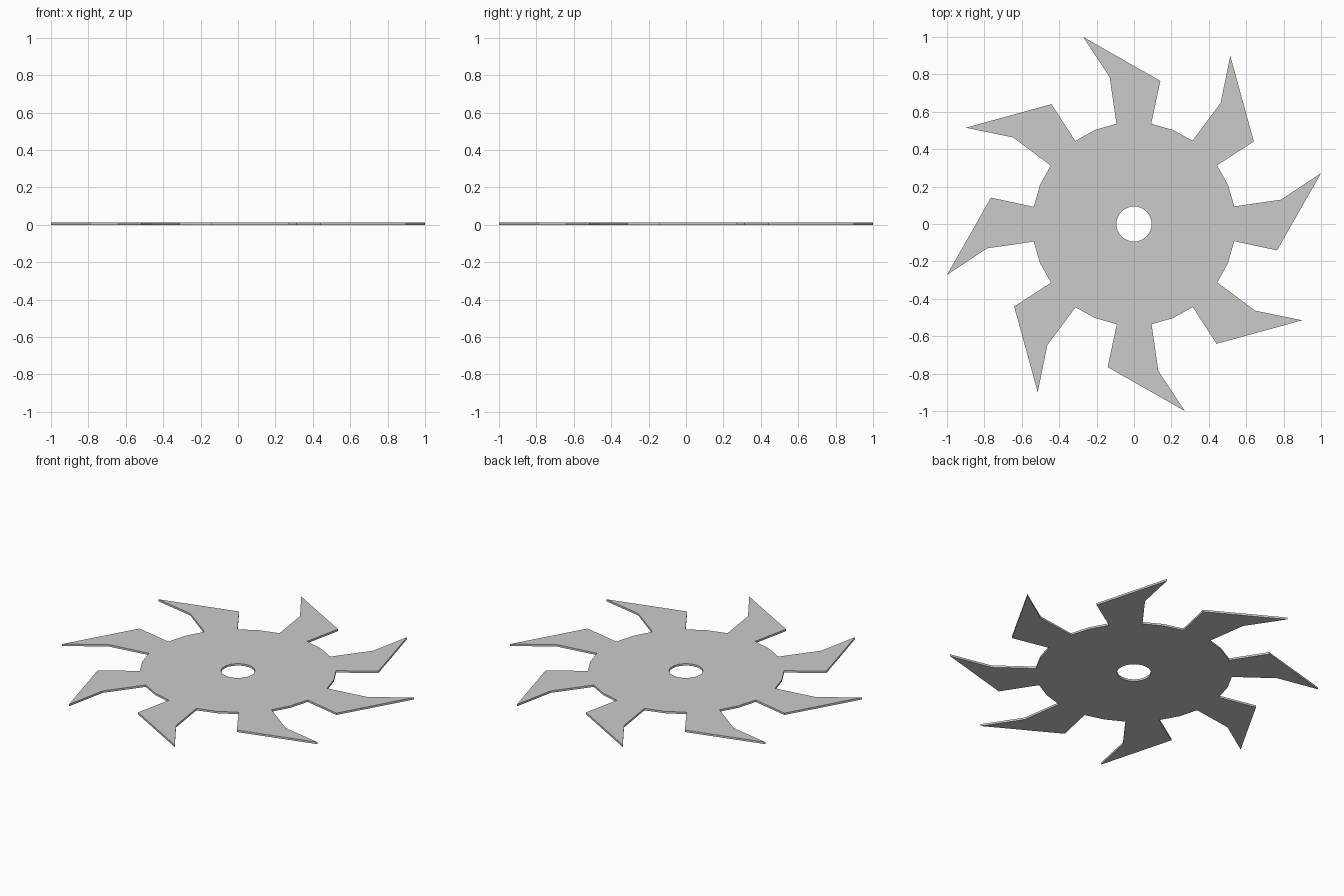
import bpy, bmesh, math
from mathutils import Vector, Matrix

if "Cube" in bpy.data.objects:
    bpy.data.objects.remove(bpy.data.objects["Cube"])

TEETH = 8
THICKNESS = 0.012
HOLE_RADIUS, HOLE_SIDES = 0.094, 32

# One tooth plus the following rim point, repeated around the axis
tooth = [(0.536, -0.092), (0.765, -0.141), (1.0, 0.272),
         (0.785, 0.13), (0.536, 0.094), (0.503, 0.208)]


def add_loop(bm, points):
    verts = [bm.verts.new(p) for p in points]
    return [bm.edges.new((v, verts[(i + 1) % len(verts)])) for i, v in enumerate(verts)]


bm = bmesh.new()

# Outer toothed outline
outline = []
for i in range(TEETH):
    rot = Matrix.Rotation(i * math.tau / TEETH, 3, 'Z')
    outline += [rot @ Vector((x, y, 0)) for x, y in tooth]
edges = add_loop(bm, outline)

# Centre arbor hole
edges += add_loop(bm, [(HOLE_RADIUS * math.cos(a), HOLE_RADIUS * math.sin(a), 0)
                       for a in (i * math.tau / HOLE_SIDES for i in range(HOLE_SIDES))])

# Fill the plate between both loops and give it thickness
bmesh.ops.triangle_fill(bm, edges=edges, use_beauty=True, use_dissolve=False,
                        normal=(0, 0, 1))
ext = bmesh.ops.extrude_face_region(bm, geom=bm.faces[:], use_keep_orig=True)
top = [g for g in ext["geom"] if isinstance(g, bmesh.types.BMVert)]
bmesh.ops.translate(bm, verts=top, vec=(0, 0, THICKNESS))
bmesh.ops.recalc_face_normals(bm, faces=bm.faces[:])

mesh = bpy.data.meshes.new("saw_blade")
bm.to_mesh(mesh)
bm.free()
blade = bpy.data.objects.new("saw_blade", mesh)
bpy.context.collection.objects.link(blade)

# Round hole wall smooth, tooth edges sharp
bpy.context.view_layer.objects.active = blade
blade.select_set(True)
bpy.ops.object.shade_smooth_by_angle(angle=math.radians(15))
